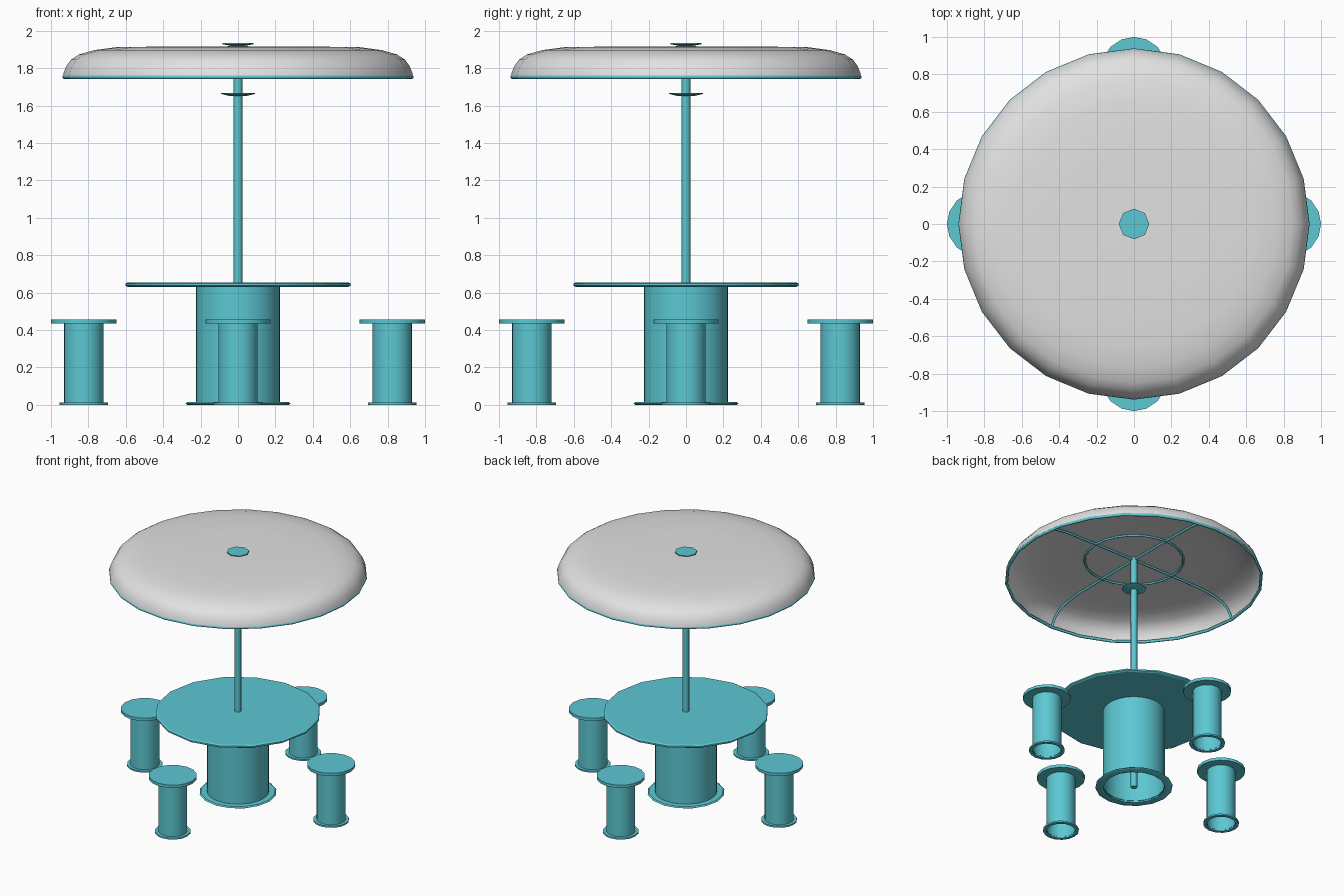
import bpy, bmesh, math
from mathutils import Matrix

if "Cube" in bpy.data.objects:
    bpy.data.objects.remove(bpy.data.objects["Cube"])


def material(name, rgb):
    m = bpy.data.materials.new(name)
    m.diffuse_color = (*rgb, 1.0)
    m.use_nodes = True
    m.node_tree.nodes["Principled BSDF"].inputs["Base Color"].default_value = m.diffuse_color
    return m


TEAL = material("teal paint", (0.107, 0.578, 0.651))
GREY = material("light grey canopy", (0.76, 0.76, 0.76))


def lathe(name, profile, sides, mat=TEAL, loc=(0, 0, 0), angle=35):
    """Revolve (radius, height) points around z."""
    bm = bmesh.new()
    vs = [bm.verts.new((r, 0, z)) for r, z in profile]
    es = [bm.edges.new(p) for p in zip(vs, vs[1:])]
    bmesh.ops.spin(bm, geom=vs + es, cent=(0, 0, 0), axis=(0, 0, 1),
                   angle=2 * math.pi, steps=sides, use_duplicate=False)
    bmesh.ops.remove_doubles(bm, verts=bm.verts, dist=1e-4)
    bmesh.ops.recalc_face_normals(bm, faces=bm.faces)
    me = bpy.data.meshes.new(name)
    bm.to_mesh(me)
    bm.free()
    ob = bpy.data.objects.new(name, me)
    ob.location = loc
    me.materials.append(mat)
    bpy.context.collection.objects.link(ob)
    bpy.ops.object.select_all(action='DESELECT')
    ob.select_set(True)
    bpy.context.view_layer.objects.active = ob
    bpy.ops.object.shade_smooth_by_angle(angle=math.radians(angle))
    return ob


def torus(name, major, minor, z, sides):
    pts = [(major + minor * math.cos(a), z + minor * math.sin(a))
           for a in (i * math.pi / 4 for i in range(9))]
    return lathe(name, pts, sides, angle=50)


def rod(name, pts, radius, turn):
    """Bent round bar along a few points, turned about z."""
    cu = bpy.data.curves.new(name, 'CURVE')
    cu.dimensions = '3D'
    cu.bevel_depth = radius
    cu.bevel_resolution = 1
    sp = cu.splines.new('POLY')
    sp.points.add(len(pts) - 1)
    for p, (r, z) in zip(sp.points, pts):
        p.co = (r, 0, z, 1)
    cu.materials.append(TEAL)
    ob = bpy.data.objects.new(name, cu)
    ob.matrix_world = Matrix.Rotation(turn, 4, 'Z')
    bpy.context.collection.objects.link(ob)


# Table: open pedestal, foot flange and bevelled top
lathe("table_pedestal", [(0.225, 0), (0.225, 0.635)], 32)
lathe("table_foot_flange", [(0.222, 0), (0.272, 0), (0.282, 0.006),
                            (0.272, 0.014), (0.222, 0.014)], 16)
lathe("table_top", [(0, 0.63), (0.59, 0.63), (0.602, 0.637), (0.602, 0.648),
                    (0.59, 0.655), (0, 0.655)], 16, angle=25)

# Four stools around the table
for i in range(4):
    a = i * math.pi / 2
    at = (0.825 * math.cos(a), 0.825 * math.sin(a), 0)
    lathe("stool_post", [(0.105, 0), (0.105, 0.44)], 24, loc=at)
    lathe("stool_foot_flange", [(0.104, 0), (0.13, 0), (0.13, 0.012),
                                (0.104, 0.012)], 16, loc=at)
    lathe("stool_seat", [(0, 0.434), (0.175, 0.434), (0.175, 0.457),
                         (0, 0.457)], 16, loc=at)

# Pole with lower collar and top cap
lathe("pole", [(0, 0), (0.024, 0), (0.024, 1.925), (0, 1.925)], 8, angle=50)
lathe("pole_collar", [(0, 1.648), (0.05, 1.652), (0.09, 1.662),
                      (0.09, 1.667), (0, 1.667)], 8, angle=20)
lathe("canopy_cap", [(0, 1.914), (0.03, 1.918), (0.082, 1.927),
                     (0.082, 1.933), (0, 1.935)], 8, angle=20)

# Canopy shell and its frame
shell = [(0.937, 1.752), (0.932, 1.775), (0.918, 1.81), (0.893, 1.845),
         (0.85, 1.873), (0.77, 1.896), (0.65, 1.912), (0.36, 1.916), (0, 1.917)]
lathe("canopy", shell, 24, GREY, angle=60)
torus("canopy_rim", 0.928, 0.011, 1.752, 24)
torus("canopy_inner_ring", 0.36, 0.008, 1.904, 24)
rib = [(max(r - 0.014, 0), z - 0.012) for r, z in shell[1:]]
rib[0] = (0.926, 1.755)
for i in range(4):
    rod("canopy_rib", rib, 0.009, i * math.pi / 2)
